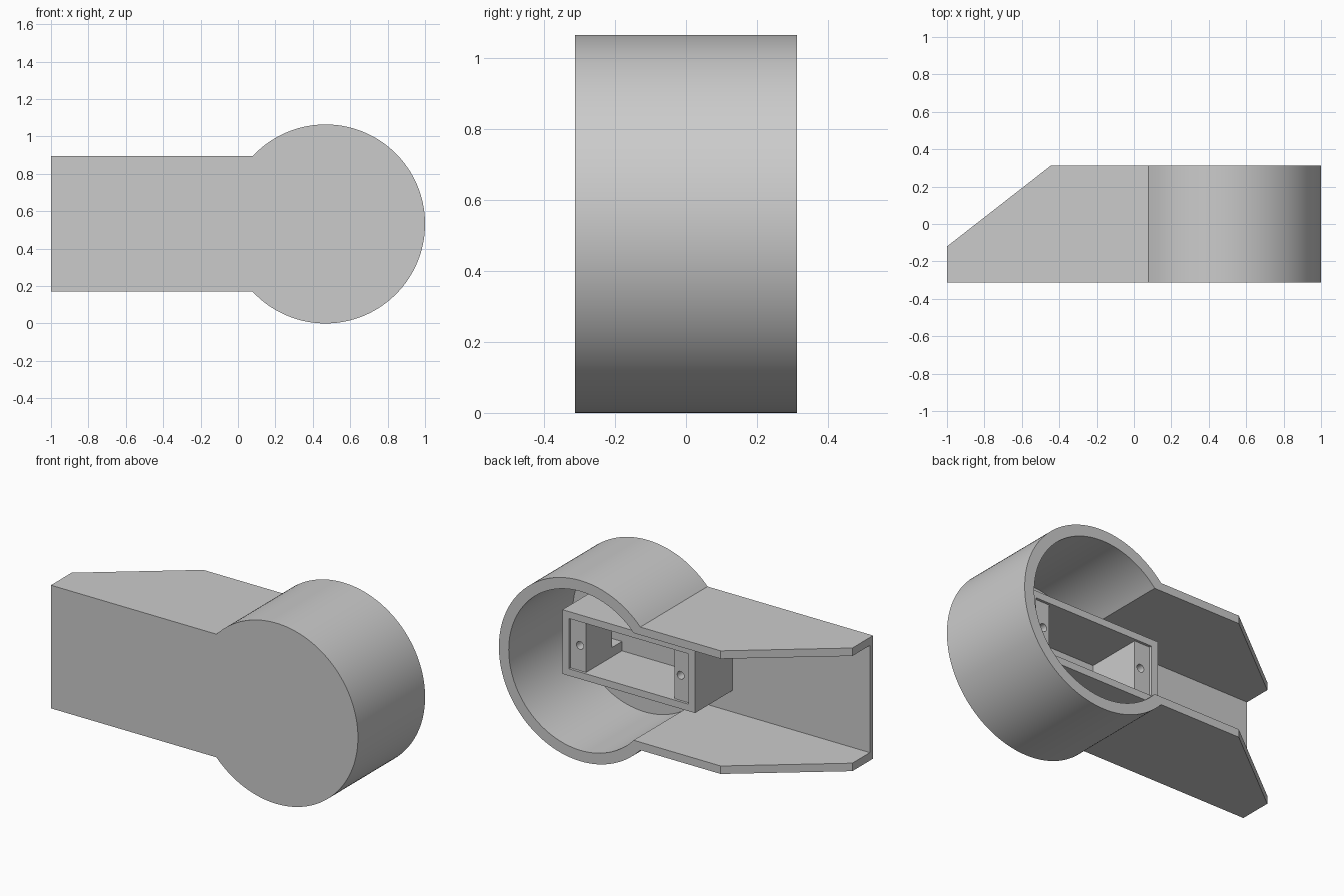
import bpy, bmesh, math

old = bpy.data.objects.get("Cube")
if old:
    bpy.data.objects.remove(old)

grey = bpy.data.materials.new("light_grey")
grey.use_nodes = True
colour = (0.6, 0.6, 0.6, 1)
grey.diffuse_color = colour
grey.node_tree.nodes["Principled BSDF"].inputs["Base Color"].default_value = colour

CX, CZ = 0.468, 0.532          # centre of the round head
RADIUS, ARM_HALF = 0.532, 0.3625
FRONT, BACK = -0.3125, 0.3125
FLOOR = FRONT + 0.03           # inner face of the front plate


def prism(name, points, start, depth, axis="y"):
    """Extrude a closed profile: (x, z) along y, or (x, y) along z."""
    bm = bmesh.new()
    if axis == "y":
        verts = [bm.verts.new((a, start, b)) for a, b in points]
        move = (0, depth, 0)
    else:
        verts = [bm.verts.new((a, b, start)) for a, b in points]
        move = (0, 0, depth)
    face = bm.faces.new(verts)
    out = bmesh.ops.extrude_face_region(bm, geom=[face])
    moved = [g for g in out["geom"] if isinstance(g, bmesh.types.BMVert)]
    bmesh.ops.translate(bm, verts=moved, vec=move)
    bmesh.ops.recalc_face_normals(bm, faces=bm.faces)
    mesh = bpy.data.meshes.new(name)
    bm.to_mesh(mesh)
    bm.free()
    mesh.materials.append(grey)
    obj = bpy.data.objects.new(name, mesh)
    bpy.context.collection.objects.link(obj)
    return obj


def box(name, x0, x1, y0, y1, z0, z1):
    return prism(name, [(x0, z0), (x1, z0), (x1, z1), (x0, z1)], y0, y1 - y0)


def circle(x, z, r, count):
    steps = [2 * math.pi * i / count for i in range(count)]
    return [(x + r * math.cos(t), z + r * math.sin(t)) for t in steps]


def keyhole(r, half, end, count=112):
    """Round head with a straight arm running to x = end."""
    a = math.pi - math.asin(half / r)
    arc = [-a + 2 * a * i / count for i in range(count + 1)]
    pts = [(CX + r * math.cos(t), CZ + r * math.sin(t)) for t in arc]
    return pts + [(end, CZ + half), (end, CZ - half)]


def cut(obj, cutters):
    bpy.context.view_layer.objects.active = obj
    for c in cutters:
        c.hide_render = True
        mod = obj.modifiers.new("cut", "BOOLEAN")
        mod.operation, mod.solver, mod.object = "DIFFERENCE", "EXACT", c
        bpy.ops.object.modifier_apply(modifier=mod.name)
        bpy.data.objects.remove(c)


def finish(obj):
    bpy.ops.object.select_all(action="DESELECT")
    obj.select_set(True)
    bpy.context.view_layer.objects.active = obj
    bpy.ops.object.shade_smooth_by_angle(angle=math.radians(30))


# Shell: solid keyhole, hollowed from the back, with a slanted arm end
shell = prism("housing_shell", keyhole(RADIUS, ARM_HALF, -1), FRONT, BACK - FRONT)
cavity = prism("cavity", keyhole(0.468, ARM_HALF - 0.047, -1.2), FLOOR, 1)
slope = (BACK + 0.12) / 0.555
wedge = prism("wedge", [(-1.2, -0.12 - 0.2 * slope), (-0.245, BACK + 0.2 * slope),
                        (-1.2, BACK + 0.2 * slope)], -0.5, 2, axis="z")
cut(shell, [cavity, wedge])
finish(shell)

# Holder: rectangular frame standing on the front plate
MID, TOP = 0.327, 0.066
holder = box("motor_holder", MID - 0.432, MID + 0.432, FLOOR, TOP, CZ - 0.189, CZ + 0.189)
cutters = [
    box("recess", MID - 0.39, MID + 0.39, TOP - 0.015, 1, CZ - 0.148, CZ + 0.148),
    box("opening", MID - 0.288, MID + 0.288, -1, 1, CZ - 0.148, CZ + 0.148),
    box("cable_slot", MID + 0.2, 1.2, -1, -0.19, CZ - 0.093, CZ + 0.093),
]
for side in (-1, 1):
    cutters.append(prism("screw_hole", circle(MID + side * 0.328, CZ, 0.023, 24), TOP - 0.15, 1))
cut(holder, cutters)
finish(holder)
